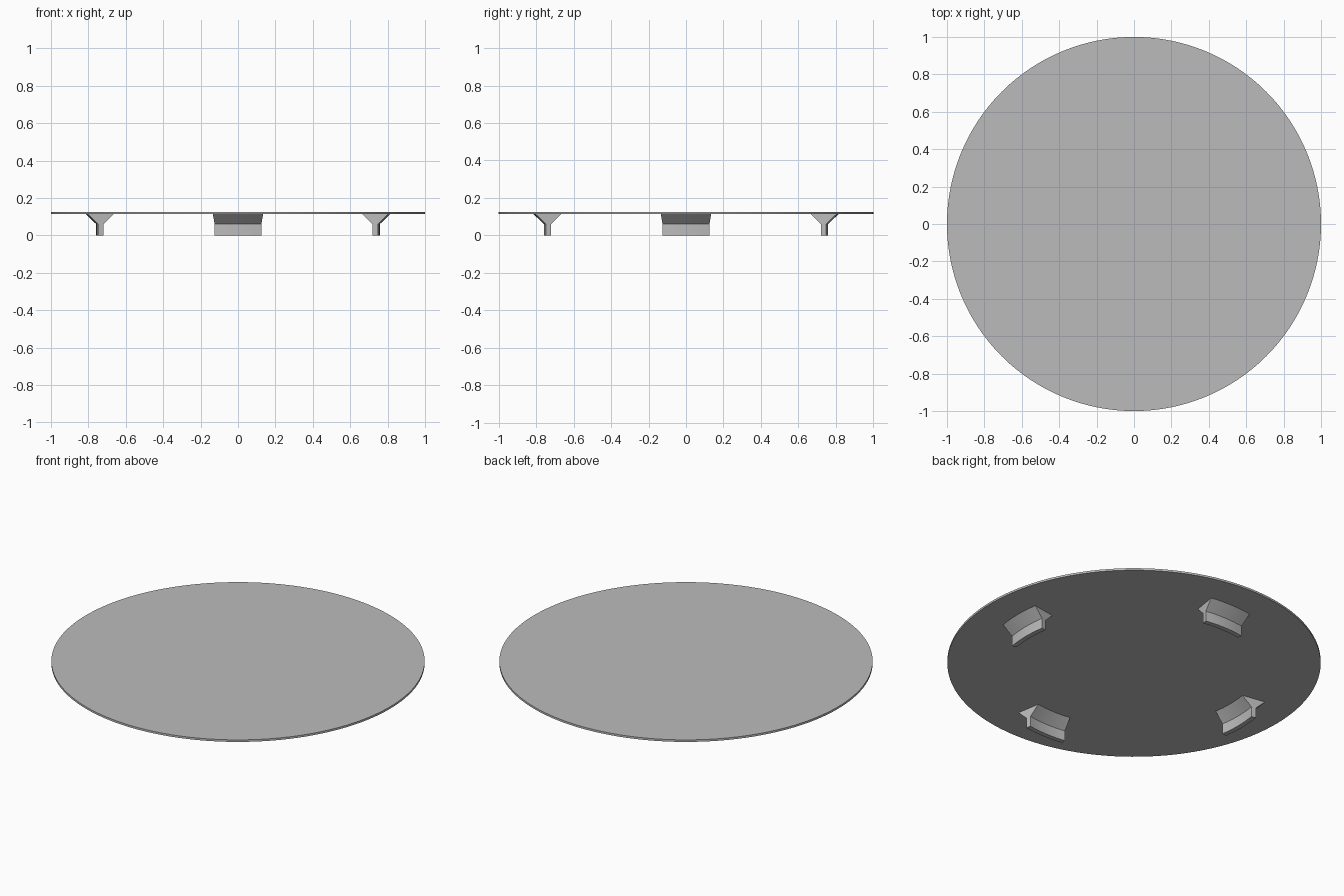
import bpy, bmesh
from math import radians, sin, cos

cube = bpy.data.objects.get("Cube")
if cube:
    bpy.data.objects.remove(cube, do_unlink=True)

grey = bpy.data.materials.new("plain grey")
grey.use_nodes = True
colour = (0.5, 0.5, 0.5, 1)
grey.diffuse_color = colour
grey.node_tree.nodes["Principled BSDF"].inputs["Base Color"].default_value = colour

PLATE_BOTTOM, PLATE_TOP = 0.114, 0.126


def finish(obj):
    obj.data.materials.append(grey)
    bpy.ops.object.select_all(action='DESELECT')
    obj.select_set(True)
    bpy.context.view_layer.objects.active = obj
    bpy.ops.object.shade_smooth_by_angle(angle=radians(30))


def curved_foot(name, centre_angle, half_angle=9.5, steps=8):
    """Sweep a flared radial profile along a short arc."""
    profile = [(0.73, 0), (0.758, 0), (0.758, 0.06), (0.814, PLATE_BOTTOM),
               (0.674, PLATE_BOTTOM), (0.73, 0.06)]
    bm = bmesh.new()
    rings = []
    for i in range(steps + 1):
        a = radians(centre_angle + half_angle * (2 * i / steps - 1))
        rings.append([bm.verts.new((r * cos(a), r * sin(a), z)) for r, z in profile])
    n = len(profile)
    for a, b in zip(rings, rings[1:]):
        for j in range(n):
            k = (j + 1) % n
            bm.faces.new((a[j], a[k], b[k], b[j]))
    bm.faces.new(rings[0])
    bm.faces.new(rings[-1])
    bmesh.ops.recalc_face_normals(bm, faces=bm.faces)
    mesh = bpy.data.meshes.new(name)
    bm.to_mesh(mesh)
    bm.free()
    obj = bpy.data.objects.new(name, mesh)
    bpy.context.collection.objects.link(obj)
    finish(obj)


# Thin round plate
bpy.ops.mesh.primitive_cylinder_add(vertices=128, radius=1, depth=PLATE_TOP - PLATE_BOTTOM,
                                    location=(0, 0, (PLATE_TOP + PLATE_BOTTOM) / 2))
plate = bpy.context.object
plate.name = "round_plate"
finish(plate)

# Four feet, one per side
for i, side in enumerate(("left", "back", "right", "front")):
    curved_foot(side + "_foot", 90 * i)
